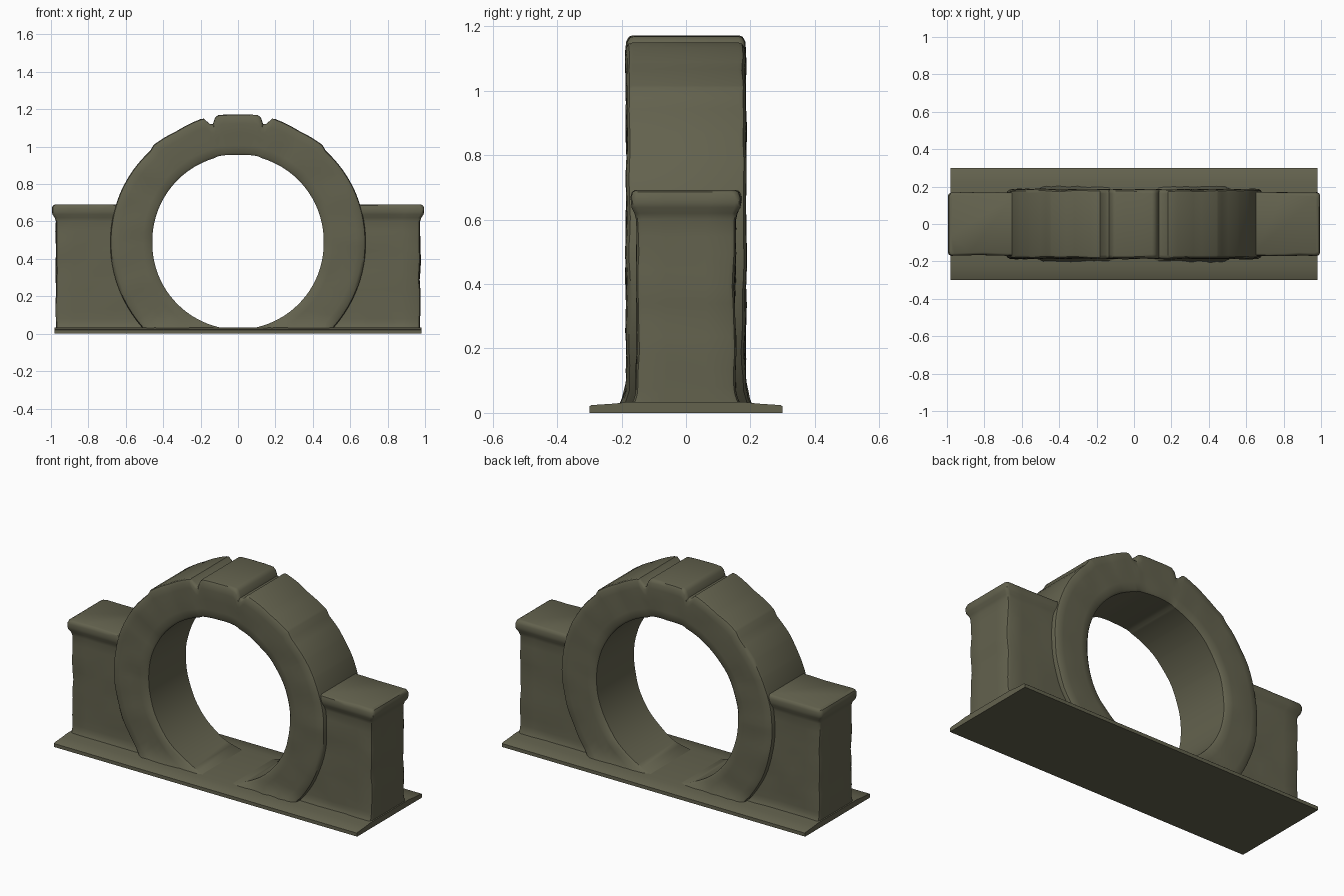
import bpy, bmesh
from math import sin, cos, radians
from mathutils import Vector, noise

cube = bpy.data.objects.get("Cube")
if cube:
    bpy.data.objects.remove(cube)

stone = bpy.data.materials.new("olive_stone")
stone.use_nodes = True
colour = (0.125, 0.122, 0.076, 1)
stone.diffuse_color = colour
bsdf = stone.node_tree.nodes["Principled BSDF"]
bsdf.inputs["Base Color"].default_value = colour
bsdf.inputs["Roughness"].default_value = 0.9

CENTRE = 0.49   # height of the ring's centre


def finish(bm, name, angle=40):
    bmesh.ops.recalc_face_normals(bm, faces=bm.faces)
    mesh = bpy.data.meshes.new(name)
    bm.to_mesh(mesh)
    bm.free()
    mesh.materials.append(stone)
    obj = bpy.data.objects.new(name, mesh)
    bpy.context.collection.objects.link(obj)
    bpy.ops.object.select_all(action="DESELECT")
    obj.select_set(True)
    bpy.context.view_layer.objects.active = obj
    bpy.ops.object.shade_smooth_by_angle(angle=radians(angle))
    return obj


def loft(bm, loops, closed):
    """Bridge successive vertex loops of equal length with quads."""
    n = len(loops[0])
    pairs = list(zip(loops, loops[1:] + loops[:1])) if closed else list(zip(loops, loops[1:]))
    for a, b in pairs:
        for i in range(n):
            j = (i + 1) % n
            bm.faces.new((a[i], a[j], b[j], b[i]))
    if not closed:
        bm.faces.new(loops[0])
        bm.faces.new(loops[-1])


def wear(bm, amount):
    """Gentle weathering, plus a flare where the wall meets the plinth."""
    for v in bm.verts:
        p = v.co.copy()
        v.co.y += amount * noise.noise(p * 9) * (1 if p.y > 0 else -1)
        foot = max(0, min(1, (0.08 - p.z) / 0.07))
        v.co.y += 0.028 * foot ** 2 * p.y / 0.18


def interpolate(knots, x):
    for (x0, y0), (x1, y1) in zip(knots, knots[1:]):
        if x <= x1:
            return y0 + (y1 - y0) * (x - x0) / (x1 - x0)
    return knots[-1][1]


# Ring: worn blocks, with a keystone between two grooves at the top
outer = [(0, .682), (9, .687), (10.5, .675), (12, .645), (13.5, .65), (15.5, .685),
         (17, .687), (29, .678), (41, .688), (44, .677), (55, .68), (65, .682),
         (90, .683), (180, .69)]
inner = [(0, .466), (13, .471), (16, .466), (60, .461), (90, .458), (120, .462), (180, .468)]
bm = bmesh.new()
angles = sorted({s * k for k, _ in outer[:-1] for s in (-1, 1)} | set(range(-180, 180, 4)))
loops = []
for deg in angles:
    ro, ri = interpolate(outer, abs(deg)), interpolate(inner, abs(deg))
    half = [(ri, .172), (ri + .012, .182), (ri + .05, .184), ((ri + ro) / 2, .185),
            (ro - .05, .186), (ro - .018, .184), (ro - .004, .176), (ro, .164)]
    section = half + [(r, -y) for r, y in reversed(half)]
    a = radians(deg)
    loops.append([bm.verts.new((r * sin(a), y, CENTRE + r * cos(a))) for r, y in section])
loft(bm, loops, True)
cut = bmesh.ops.bisect_plane(bm, geom=bm.verts[:] + bm.edges[:] + bm.faces[:],
                             plane_co=(0, 0, .01), plane_no=(0, 0, -1), clear_outer=True)
bmesh.ops.holes_fill(bm, edges=[e for e in cut["geom_cut"] if isinstance(e, bmesh.types.BMEdge)])
wear(bm, .006)
finish(bm, "ring_arch")

# Side piers, each with a rounded overhanging cap
cap = [(0, 0), (.60, 0), (.62, .006), (.638, .018), (.652, .021), (.672, .021), (.686, .015), (.692, .003)]
levels = [.01, .02, .03, .045, .06, .08] + [.08 + .052 * k for k in range(1, 11)]
levels += [z for z, _ in cap[2:]]
for side, name in ((1, "left_pier"), (-1, "right_pier")):
    bm = bmesh.new()
    loops = []
    for z in levels:
        grow = interpolate(cap, z)
        xo, w, c = .974 + grow, .153 + grow * .8, .018
        front = [(.48, w)] + [(.48 + (xo - c - .48) * k / 6, w) for k in range(1, 7)]
        front += [(xo - c * .3, w - c * .3), (xo, w - c), (xo, w * .4)]
        outline = front + [(x, -y) for x, y in reversed(front)]
        loops.append([bm.verts.new((side * x, y, z)) for x, y in outline])
    loft(bm, loops, False)
    for v in bm.verts:
        if abs(v.co.x) > .9 and .1 < v.co.z < .6:
            v.co.x += .006 * noise.noise(Vector((side * 3, v.co.y * 4, v.co.z * 12)))
    wear(bm, .007)
    finish(bm, name)

# Thin plinth, rising slightly toward the wall
bm = bmesh.new()
half = [(.3, 0), (.3, .02), (.295, .024), (.22, .029), (.18, .034)]
profile = half + [(-y, z) for y, z in reversed(half)]
loft(bm, [[bm.verts.new((x, y, z)) for y, z in profile] for x in (-.982, .982)], False)
finish(bm, "plinth")
